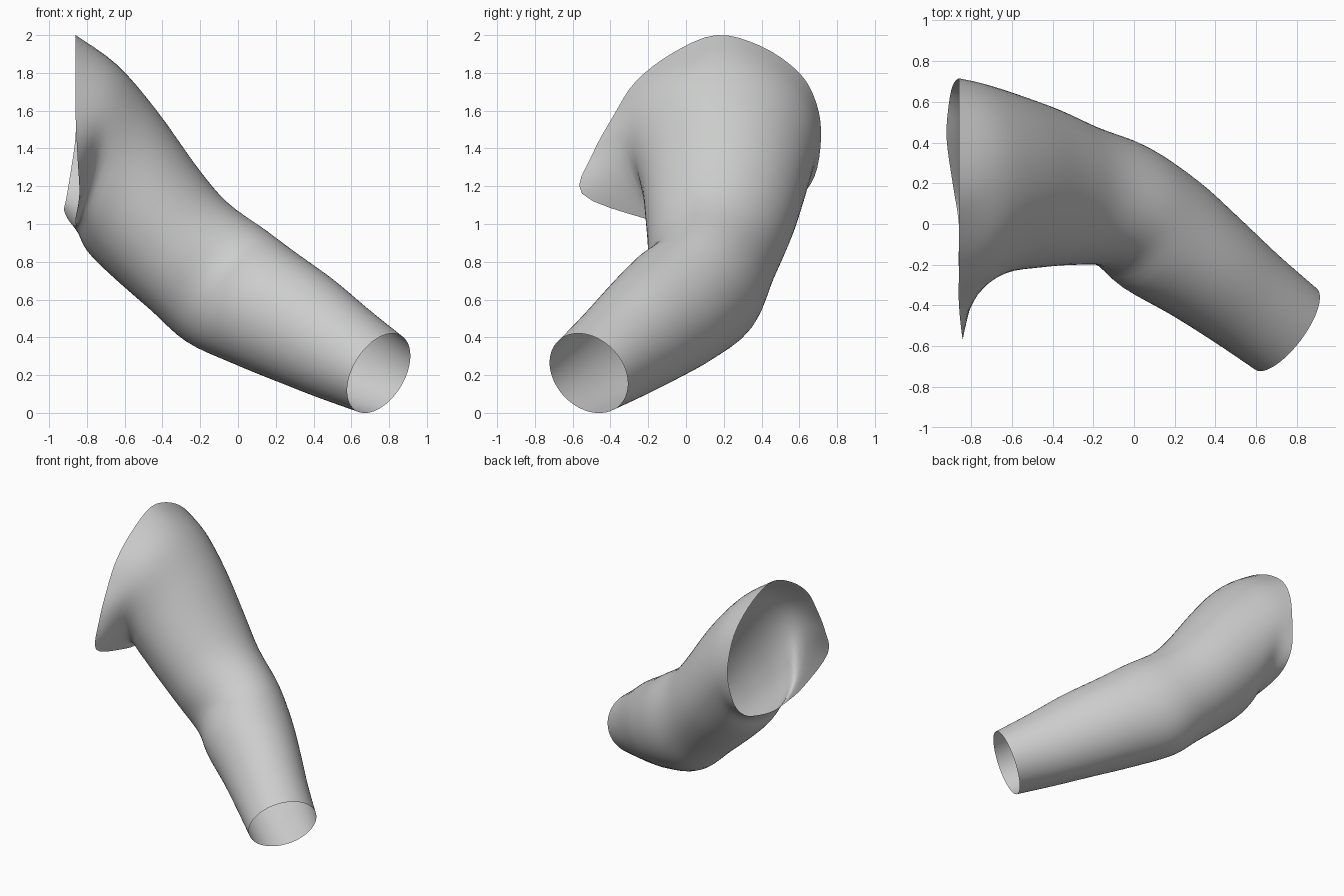
import bpy, bmesh
from math import sin, cos, pi
from mathutils import Vector

cube = bpy.data.objects.get("Cube")
if cube:
    bpy.data.objects.remove(cube, do_unlink=True)

fabric = bpy.data.materials.new("grey fabric")
fabric.use_nodes = True
grey = (0.6, 0.61, 0.6, 1)
fabric.diffuse_color = grey
fabric.node_tree.nodes["Principled BSDF"].inputs["Base Color"].default_value = grey

SIDES = 16


def ellipse(centre, axis, across, tall):
    """Cross-section square to the sleeve axis, starting at its front side."""
    n = Vector(axis).normalized()
    h = n.cross(Vector((0, 0, 1))).normalized()
    v = h.cross(n)
    angles = [2 * pi * i / SIDES for i in range(SIDES)]
    return [Vector(centre) + h * across * cos(t) + v * tall * sin(t) for t in angles]


def spline(p, q, r, s, t):
    """Smooth step from q to r."""
    return 0.5 * (2 * q + (r - p) * t + (2 * p - 5 * q + 4 * r - s) * t ** 2
                  + (3 * q - p - 3 * r + s) * t ** 3)


def refine(points, steps, closed):
    count = len(points)
    pick = (lambda i: points[i % count]) if closed else (
        lambda i: points[min(max(i, 0), count - 1)])
    spans = count if closed else count - 1
    out = [spline(*[pick(i + k) for k in (-1, 0, 1, 2)], j / steps)
           for i in range(spans) for j in range(steps)]
    return out if closed else out + [points[-1]]


# Armhole edge (y, z), with the pointed flap at the front
armhole = [(-.50, 1.36), (-.38, 1.58), (-.27, 1.75), (-.08, 1.9), (.16, 2.0),
           (.40, 1.94), (.60, 1.80), (.69, 1.64), (.715, 1.46), (.68, 1.25),
           (.58, 1.13), (.42, 1.07), (.2, 1.01), (0, .99), (-.22, 1.03), (-.55, 1.16)]
bulge = {9: -.89, 10: -.91, 11: -.92, 12: -.89, 15: -.84, 0: -.85}
edge = [Vector((bulge.get(i, -.86), y, z)) for i, (y, z) in enumerate(armhole)]

# Sections from shoulder to cuff: centre, axis, half width, half height
rings = [edge] + [ellipse(*section) for section in (
    ((-.745, .19, 1.40), (.97, 0, -.23), .50, .455),
    ((-.615, .20, 1.23), (.9, -.05, -.45), .44, .414),
    ((-.45, .18, 1.02), (.76, -.07, -.64), .395, .365),
    ((-.26, .14, .83), (.8, -.15, -.57), .345, .35),
    ((-.06, .09, .67), (.74, -.31, -.57), .315, .365),
    ((.13, -.05, .56), (.73, -.52, -.45), .32, .34),
    ((.35, -.21, .44), (.73, -.55, -.40), .29, .31),
    ((.55, -.365, .32), (.73, -.55, -.40), .265, .27),
    ((.745, -.515, .21), (.73, -.55, -.40), .25, .23),
)]

# Round each section, then run smooth lines down the sleeve
rings = [refine(ring, 4, True) for ring in rings]
lines = [refine(list(line), 4, False) for line in zip(*rings)]

bm = bmesh.new()
grid = [[bm.verts.new(p) for p in line] for line in lines]
for i, line in enumerate(grid):
    following = grid[(i + 1) % len(grid)]
    for j in range(len(line) - 1):
        bm.faces.new((line[j], line[j + 1], following[j + 1], following[j]))
bmesh.ops.recalc_face_normals(bm, faces=bm.faces)
# Make the outer side the front of every face
centre = Vector((.35, -.21, .44))
probe = min(bm.faces, key=lambda f: (f.calc_center_median() - centre).length)
if probe.normal.dot(probe.calc_center_median() - centre) < 0:
    bmesh.ops.reverse_faces(bm, faces=bm.faces)
for face in bm.faces:
    face.smooth = True

mesh = bpy.data.meshes.new("sleeve")
bm.to_mesh(mesh)
bm.free()
mesh.materials.append(fabric)
sleeve = bpy.data.objects.new("sleeve", mesh)
bpy.context.collection.objects.link(sleeve)
